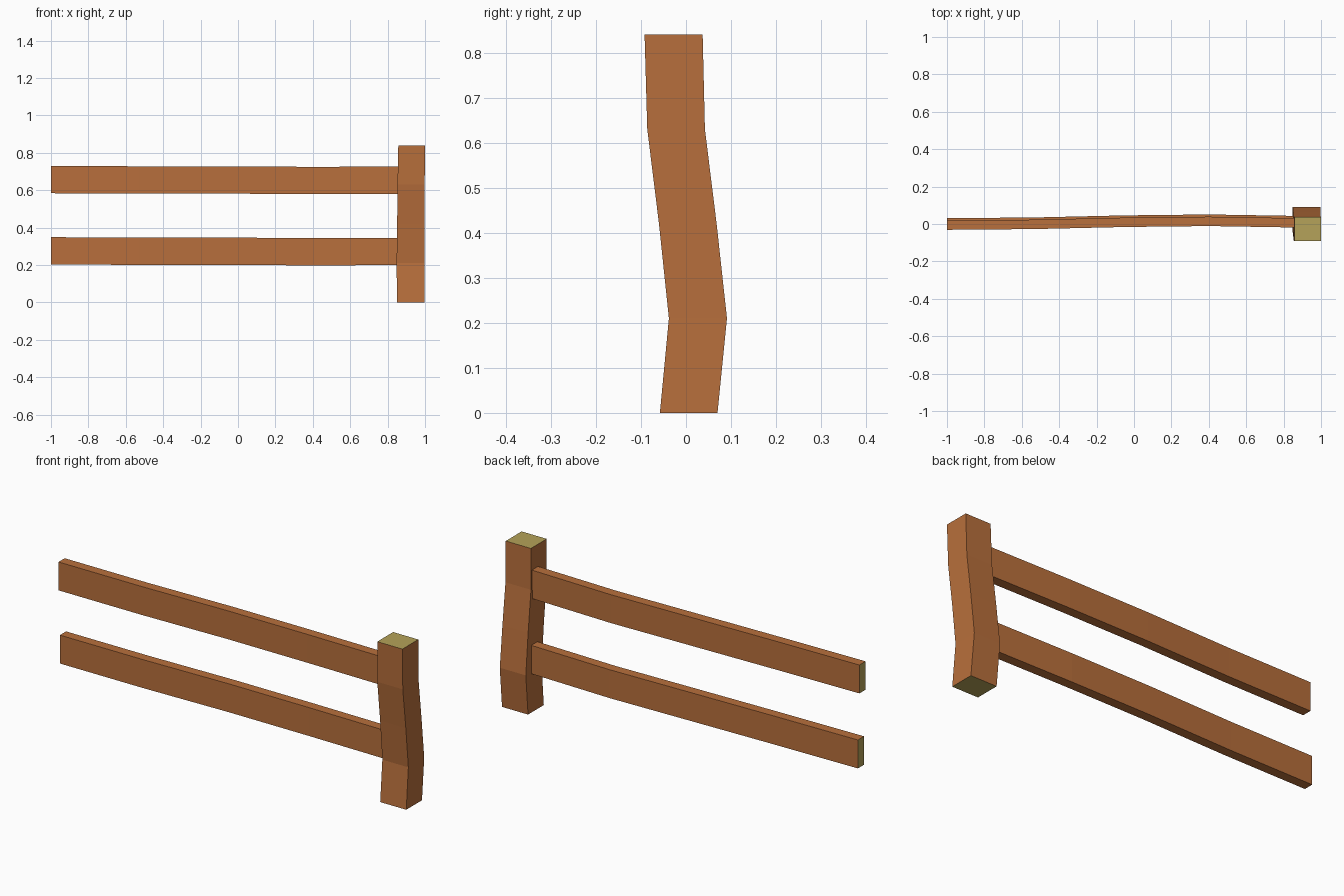
import bpy, bmesh

if "Cube" in bpy.data.objects:
    bpy.data.objects.remove(bpy.data.objects["Cube"])


def material(name, color):
    m = bpy.data.materials.new(name)
    m.diffuse_color = (*color, 1)
    m.use_nodes = True
    m.node_tree.nodes["Principled BSDF"].inputs["Base Color"].default_value = m.diffuse_color
    return m


wood = material("wood", (0.48, 0.16, 0.045))
cut_wood = material("cut_wood", (0.46, 0.36, 0.10))


def beam(name, rings):
    """Loft four-cornered rings into a beam with cut-wood end caps."""
    bm = bmesh.new()
    loops = [[bm.verts.new(p) for p in ring] for ring in rings]
    for a, b in zip(loops, loops[1:]):
        for i in range(4):
            j = (i + 1) % 4
            bm.faces.new((a[i], a[j], b[j], b[i]))
    for end in (loops[0], loops[-1]):
        bm.faces.new(end).material_index = 1
    bmesh.ops.recalc_face_normals(bm, faces=bm.faces)
    me = bpy.data.meshes.new(name)
    bm.to_mesh(me)
    bm.free()
    me.materials.append(wood)
    me.materials.append(cut_wood)
    ob = bpy.data.objects.new(name, me)
    bpy.context.collection.objects.link(ob)


# Post: z, x left, x right, y front, y back
post = [(0, 0.85, 0.998, -0.058, 0.07),
        (0.21, 0.848, 0.996, -0.038, 0.091),
        (0.42, 0.851, 0.997, -0.060, 0.068),
        (0.63, 0.853, 0.998, -0.086, 0.042),
        (0.84, 0.857, 1.0, -0.092, 0.037)]
beam("post", [[(l, f, z), (r, f, z), (r, b, z), (l, b, z)]
              for z, l, r, f, b in post])

# Rails: x, y bow, z sag along the length
bow = [(-1, 0, 0), (-0.53, 0.004, -0.002), (-0.05, 0.015, -0.002),
       (0.4, 0.02, -0.005), (0.88, 0.012, -0.003)]
for name, y, z in (("upper_rail", -0.006, 0.657), ("lower_rail", 0.006, 0.276)):
    w, h = 0.025, 0.073
    beam(name, [[(x, y + dy + sy * w, z + dz + sz * h)
                 for sy, sz in ((-1, -1), (1, -1), (1, 1), (-1, 1))]
                for x, dy, dz in bow])
